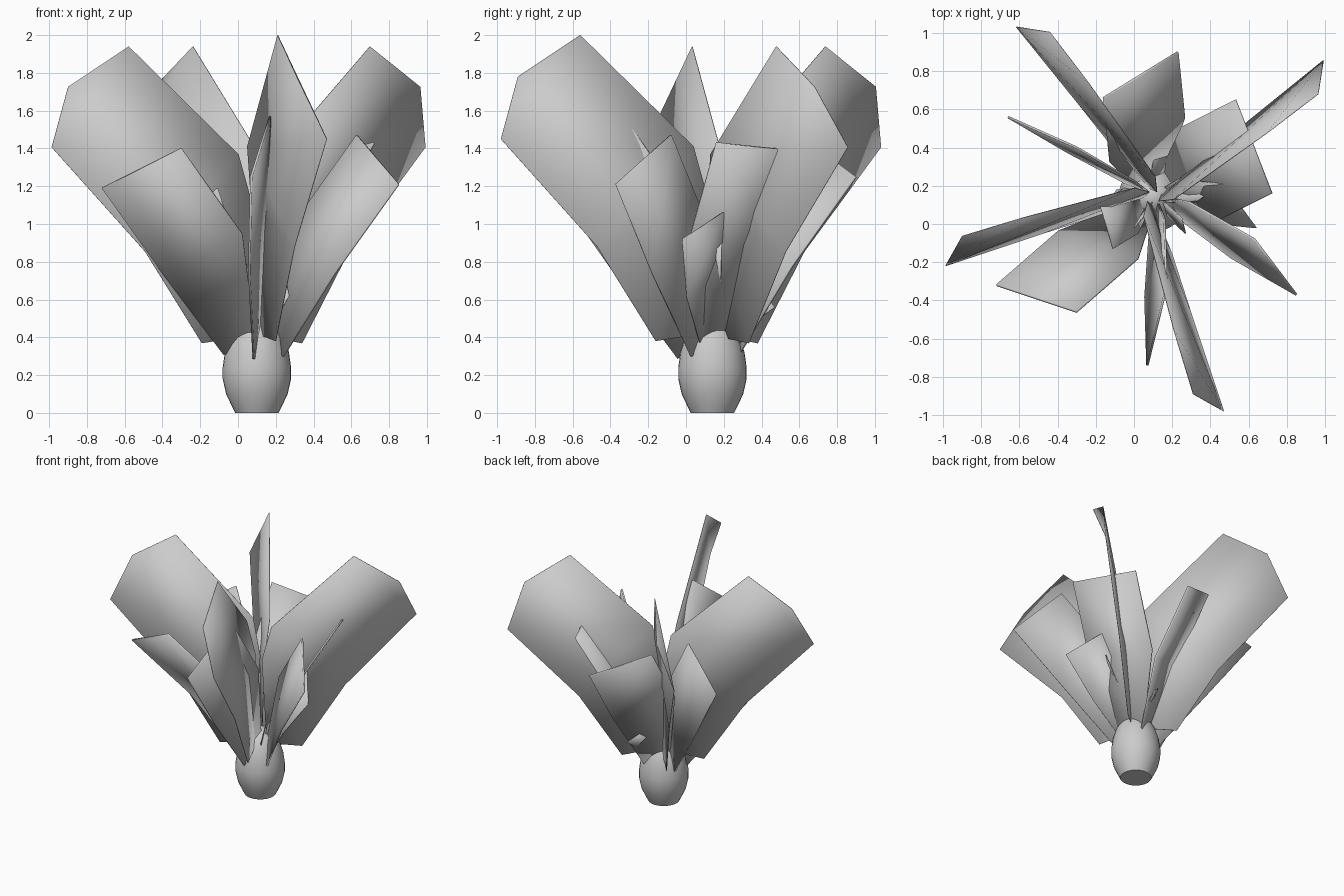
import bpy, bmesh, math
from mathutils import Vector, Matrix

cube = bpy.data.objects.get("Cube")
if cube:
    bpy.data.objects.remove(cube)

CENTRE = Vector((0.1, 0.14, 0))

grey = bpy.data.materials.new("plain_grey")
grey.use_nodes = True
grey.diffuse_color = (0.6, 0.6, 0.6, 1)
grey.node_tree.nodes["Principled BSDF"].inputs["Base Color"].default_value = (0.6, 0.6, 0.6, 1)


def finish(name, bm, angle):
    mesh = bpy.data.meshes.new(name)
    bm.to_mesh(mesh)
    bm.free()
    obj = bpy.data.objects.new(name, mesh)
    bpy.context.collection.objects.link(obj)
    mesh.materials.append(grey)
    bpy.ops.object.select_all(action="DESELECT")
    obj.select_set(True)
    bpy.context.view_layer.objects.active = obj
    bpy.ops.object.shade_smooth_by_angle(angle=math.radians(angle))
    return obj


def ladder(name, rows, thickness):
    """Leaf blade made from pairs of edge points, base to tip."""
    bm = bmesh.new()
    pairs = [[bm.verts.new(p) for p in row] for row in rows]
    for (a, b), (c, d) in zip(pairs, pairs[1:]):
        bm.faces.new((a, b, d, c))
    obj = finish(name, bm, 30)
    solid = obj.modifiers.new("thickness", "SOLIDIFY")
    solid.thickness = thickness
    solid.offset = 0
    return obj


# Bulb: turned profile of radius and height
profile = [(0.115, 0), (0.13, 0.03), (0.163, 0.1), (0.181, 0.18), (0.181, 0.24),
           (0.17, 0.32), (0.145, 0.4), (0.105, 0.47), (0.05, 0.52), (0, 0.535)]
bm = bmesh.new()
verts = [bm.verts.new(CENTRE + Vector((r, 0, z))) for r, z in profile]
axis = bm.verts.new(CENTRE)
edges = [bm.edges.new(p) for p in zip([axis] + verts, verts)]
bmesh.ops.spin(bm, geom=edges, cent=CENTRE, axis=(0, 0, 1), angle=math.tau,
               steps=32, use_duplicate=False)
bmesh.ops.remove_doubles(bm, verts=bm.verts, dist=0.0005)
bmesh.ops.recalc_face_normals(bm, faces=bm.faces)
finish("bulb", bm, 40)

# Four large outer leaves: one blade turned around the bulb
blade = [((0.1, -0.3, 0.38), (0.0, -0.05, 0.42)),
         ((0.2, -0.61, 0.88), (-0.03, -0.02, 1.12)),
         ((0.37, -1.12, 1.45), (-0.05, -0.1, 1.41)),
         ((0.21, -1.03, 1.78), (0.11, -0.7, 2.0))]
for i, (turn, size) in enumerate([(0, 1), (110.5, 0.97), (200.5, 0.97), (270, 0.97)]):
    spin = Matrix.Rotation(math.radians(turn), 3, "Z")
    rows = [[CENTRE + spin @ (Vector(p) * size) for p in row] for row in blade]
    ladder(f"large_leaf_{i + 1}", rows, 0.004)


def leaf(name, low, high, thickness):
    """Square-ended leaf that curves up from the bulb to two tip corners."""
    low, high = Vector(low) - CENTRE, Vector(high) - CENTRE
    mid, half = (low + high) / 2, (low - high) / 2

    def row(reach, width, height):
        point = Vector((mid.x * reach, mid.y * reach, 0.35 + height * (mid.z - 0.35)))
        return CENTRE + point + half * width, CENTRE + point - half * width

    ladder(name, [row(0.15, 0.4, 0), row(0.47, 1, 0.52), (CENTRE + low, CENTRE + high)],
           thickness)


# Medium leaves: outer low corner, inner high corner
medium = [((-0.72, -0.32, 1.19), (-0.30, -0.46, 1.40)),
          ((0.85, -0.37, 1.21), (0.63, -0.08, 1.47)),
          ((0.53, 0.65, 1.38), (0.72, 0.16, 1.43)),
          ((0.23, 0.90, 1.25), (-0.16, 0.66, 1.43)),
          ((-0.66, 0.56, 1.21), (-0.30, 0.40, 1.46)),
          ((0.07, -0.74, 1.25), (0.17, -0.33, 1.57))]
for i, (low, high) in enumerate(medium):
    leaf(f"medium_leaf_{i + 1}", low, high, 0.012)

# Small inner leaves
small = [((0.64, -0.02, 0.92), (0.47, 0.21, 1.07)),
         ((-0.18, 0.11, 1.13), (-0.11, -0.13, 1.19)),
         ((0.43, 0.19, 0.9), (0.33, 0.12, 0.82)),
         ((-0.14, 0.1, 0.63), (-0.09, 0.18, 0.72)),
         ((0.2, 0.47, 0.56), (0.12, 0.42, 0.63)),
         ((0.27, -0.05, 0.62), (0.25, 0.03, 0.72)),
         ((0.0, -0.02, 0.9), (0.06, 0.05, 0.75))]
for i, (low, high) in enumerate(small):
    leaf(f"small_leaf_{i + 1}", low, high, 0.006)
